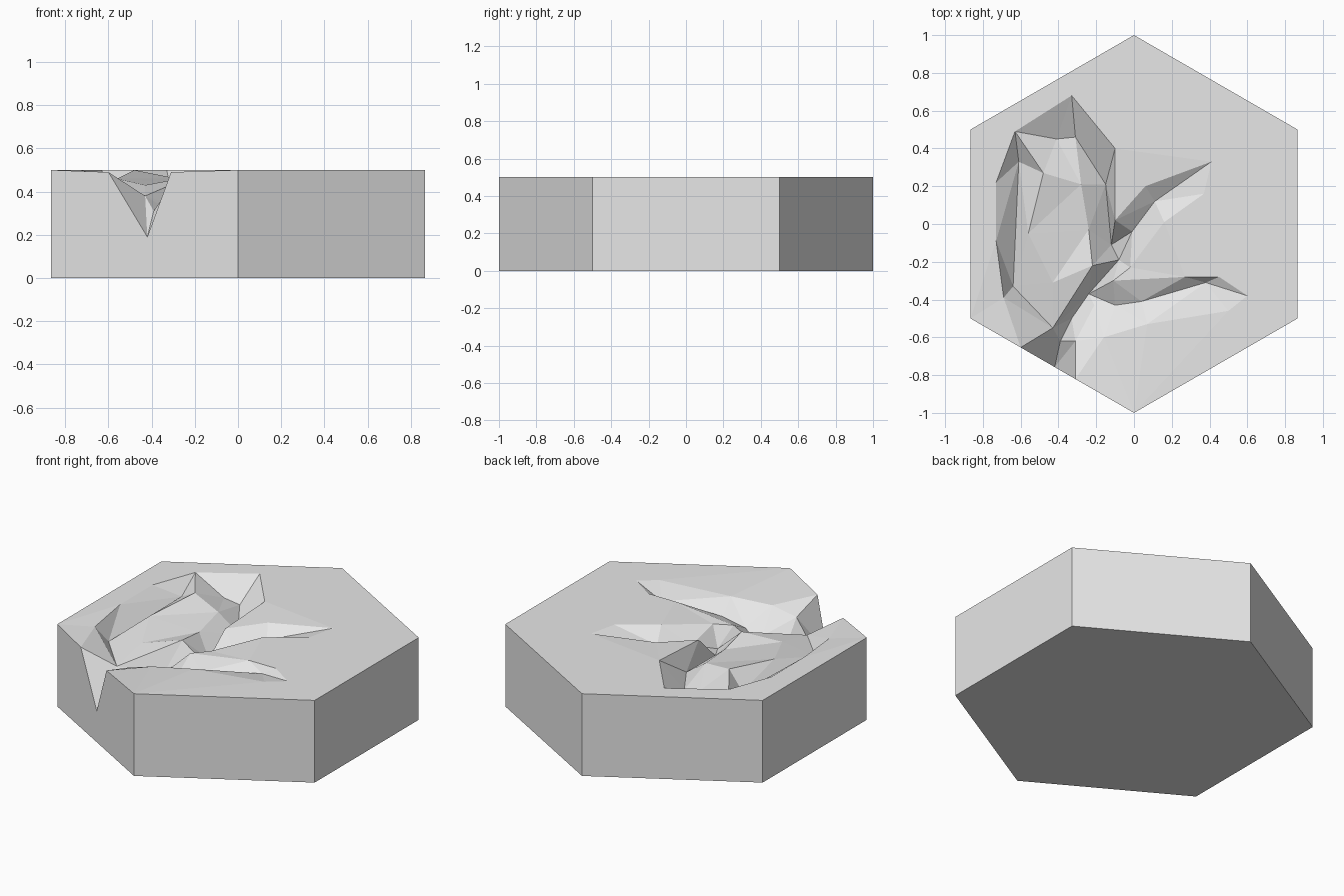
import bpy
import bmesh
from math import sin, cos, tau, sqrt
from mathutils import Vector
from mathutils.geometry import delaunay_2d_cdt

default_cube = bpy.data.objects.get("Cube")
if default_cube:
    bpy.data.objects.remove(default_cube, do_unlink=True)

HEIGHT = 0.5


def pts(*triples):
    """Turn hundredths into metre coordinates."""
    return [Vector(t) / 100 for t in triples]


def on_front_edge(x, z):
    """Point on the front edge where the gorge leaves the tile."""
    return Vector((x, -1 - x / sqrt(3), z))


# Hexagon corners, counter-clockwise starting at the back
corners = [Vector((-sin(i * tau / 6), cos(i * tau / 6), HEIGHT)) for i in range(6)]
gorge_west = on_front_edge(-0.60, 0.49)
gorge_mouth = on_front_edge(-0.42, 0.19)
gorge_east = on_front_edge(-0.31, 0.49)
notch = [gorge_west, gorge_mouth, gorge_east]
outline = corners[:3] + notch + corners[3:]

# Shared points where several valley lines meet
north_west, east_tip, south_tip = pts((-63, 49, 50), (41, 33, 50), (60, -38, 50))
ravine, meeting, junction = pts((-43, -55, 38), (-8, -19, 34), (-24, -37, 32))

# Upper rims of the carved valleys
outer_rim = [gorge_west] + pts((-69, -39, 49), (-73, -9, 50), (-73, 22, 50)) \
    + [north_west] + pts((-33, 68, 50), (-10, 40, 50), (-10, 2, 48), (6, 20, 49)) + [east_tip]
inner_rim = [east_tip] + pts((37, 16, 50), (16, 1, 50), (-2, -23, 46),
                             (-11, -30, 45), (27, -28, 50), (45, -28, 50)) + [south_tip]
south_rim = [south_tip] + pts((50, -46, 50), (7, -53, 49), (-16, -60, 47)) + [gorge_east]

# Valley floors
west_floor = [north_west] + pts((-61, 33, 42), (-64, -33, 39)) + [ravine, gorge_mouth]
north_floor = [north_west] + pts((-41, 45, 42), (-31, 46, 40), (-15, 21, 37),
                                 (-12, -11, 34)) + [meeting, junction]
gorge_floor = [junction] + pts((-33, -50, 32), (-39, -62, 31)) + [gorge_mouth]
east_floor = [east_tip] + pts((11, 12, 43), (-1, -4, 40)) + [meeting]
south_floor = [south_tip] + pts((38, -31, 46), (4, -41, 42), (-10, -43, 38)) + [junction]

# Raised island between the valleys and the east wall of the gorge
island_west = [north_west] + pts((-48, 27, 50), (-56, -5, 46), (-43, -31, 43)) + [ravine]
island_east = pts((-48, 27, 50), (-28, 21, 46), (-24, -3, 44), (-22, -22, 47)) + [ravine]
gorge_wall = [gorge_east] + pts((-31, -62, 43), (-21, -43, 36), (-10, -43, 38))

# Gather every line into one set of points and constraint edges
points, index, edges = [], {}, []


def add_point(p):
    key = (round(p.x, 4), round(p.y, 4))
    if key not in index:
        index[key] = len(points)
        points.append(p)
    return index[key]


loop = [add_point(p) for p in outline]
for line in (outer_rim, inner_rim, south_rim, west_floor, north_floor, gorge_floor,
             east_floor, south_floor, island_west, island_east, gorge_wall):
    ids = [add_point(p) for p in line]
    edges += list(zip(ids, ids[1:]))

flat, _, triangles, origin, _, _ = delaunay_2d_cdt(
    [p.to_2d() for p in points], edges, [loop], 1, 1e-5)

# Carved top surface
bm = bmesh.new()
top, from_input = [], {}
for p, source in zip(flat, origin):
    z = points[source[0]].z if source else HEIGHT
    vert = bm.verts.new((p.x, p.y, z))
    top.append(vert)
    for s in source:
        from_input[s] = vert
for tri in triangles:
    bm.faces.new([top[i] for i in tri])

# Side walls and underside
base = [bm.verts.new((c.x, c.y, 0)) for c in corners]
for i, corner in enumerate(corners):
    j = (i + 1) % 6
    chain = [corner] + (notch if i == 2 else []) + [corners[j]]
    upper = [from_input[add_point(p)] for p in chain]
    bm.faces.new([base[i], base[j]] + upper[::-1])
bm.faces.new(base[::-1])
bmesh.ops.recalc_face_normals(bm, faces=bm.faces[:])

mesh = bpy.data.meshes.new("valley_tile")
bm.to_mesh(mesh)
bm.free()

# Plain stone colour
stone = bpy.data.materials.new("light_grey_stone")
stone.use_nodes = True
colour = (0.8, 0.8, 0.8, 1)
stone.diffuse_color = colour
stone.node_tree.nodes["Principled BSDF"].inputs["Base Color"].default_value = colour
mesh.materials.append(stone)

tile = bpy.data.objects.new("valley_tile", mesh)
bpy.context.collection.objects.link(tile)
